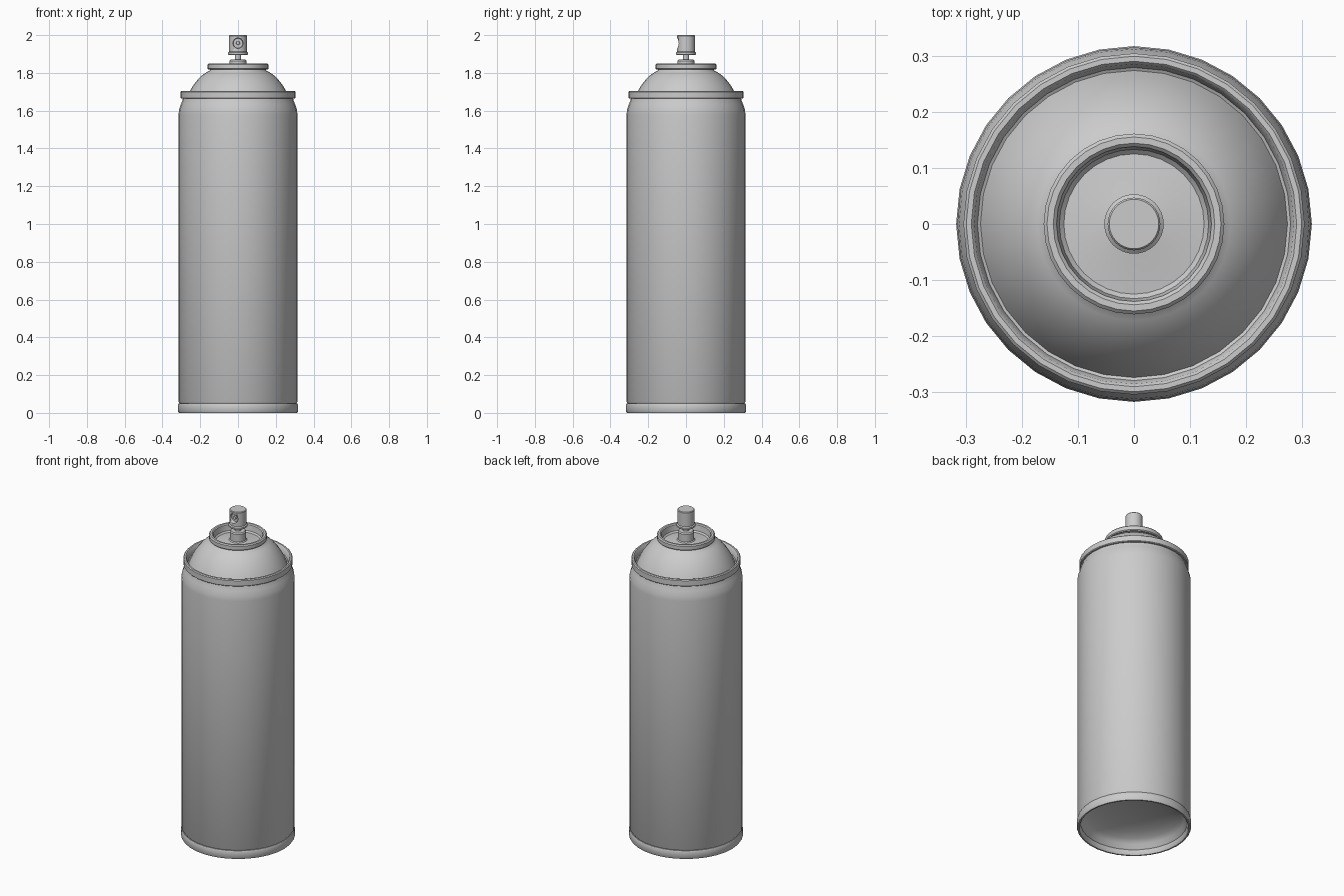
import bpy, bmesh, math
from mathutils import Matrix

cube = bpy.data.objects.get("Cube")
if cube:
    bpy.data.objects.remove(cube, do_unlink=True)

metal = bpy.data.materials.new("plain grey")
metal.use_nodes = True
grey = (0.6, 0.6, 0.6, 1)
metal.diffuse_color = grey
metal.node_tree.nodes["Principled BSDF"].inputs["Base Color"].default_value = grey


def finish(name, bm, angle=35):
    bmesh.ops.recalc_face_normals(bm, faces=bm.faces)
    mesh = bpy.data.meshes.new(name)
    bm.to_mesh(mesh)
    bm.free()
    mesh.materials.append(metal)
    ob = bpy.data.objects.new(name, mesh)
    bpy.context.collection.objects.link(ob)
    bpy.ops.object.select_all(action="DESELECT")
    ob.select_set(True)
    bpy.context.view_layer.objects.active = ob
    bpy.ops.object.shade_smooth_by_angle(angle=math.radians(angle))
    return ob


def lathe(name, profile, sides=32):
    """Spin a closed (radius, height) outline around z."""
    bm = bmesh.new()
    verts = [bm.verts.new((r, 0, z)) for r, z in profile]
    edges = [bm.edges.new(pair) for pair in zip(verts, verts[1:])]
    bmesh.ops.spin(bm, geom=verts + edges, cent=(0, 0, 0), axis=(0, 0, 1),
                   angle=math.tau, steps=sides)
    bmesh.ops.remove_doubles(bm, verts=bm.verts, dist=0.0002)
    bmesh.ops.dissolve_degenerate(bm, edges=bm.edges, dist=0.0002)
    return finish(name, bm)


def arc(r0, z0, r1, z1, steps):
    """Quarter-ellipse from the outer edge (r0, z0) up to (r1, z1)."""
    angles = [math.pi / 2 * i / steps for i in range(steps + 1)]
    return [(r1 + (r0 - r1) * math.cos(a), z0 + (z1 - z0) * math.sin(a)) for a in angles]


# Can wall with rolled-in shoulder
lathe("can_body", [(0.306, 0.045), (0.315, 0.06), (0.315, 1.58), (0.312, 1.605),
                   (0.302, 1.635), (0.294, 1.655), (0.29, 1.675)])

# Bottom rim and inward domed base
base = [(0.306, 0.05), (0.314, 0.05), (0.317, 0.044), (0.317, 0.006),
        (0.313, 0), (0.305, 0), (0.3, 0.006), (0.296, 0.03)]
lathe("bottom_rim_and_base", base + arc(0.29, 0.035, 0, 0.12, 6))

# Rolled seam around the shoulder
lathe("shoulder_rim", [(0.288, 1.664), (0.3, 1.664), (0.304, 1.668), (0.304, 1.7),
                       (0.299, 1.705), (0.29, 1.705), (0.285, 1.7), (0.279, 1.668),
                       (0.272, 1.664)])

# Domed top, curving up into the valve cup
dome = [(0.274, 1.664), (0.266, 1.682), (0.254, 1.706), (0.237, 1.734), (0.217, 1.76),
        (0.195, 1.783), (0.172, 1.8), (0.15, 1.812), (0.146, 1.82)]
lathe("dome", dome)

# Valve cup: curled lip, sunken floor and raised centre
lathe("valve_cup", [(0.144, 1.817), (0.156, 1.817), (0.161, 1.822), (0.161, 1.844),
                    (0.155, 1.85), (0.144, 1.85), (0.138, 1.844), (0.133, 1.81),
                    (0.125, 1.802), (0.09, 1.806), (0.05, 1.812), (0.045, 1.818),
                    (0.045, 1.863), (0.04, 1.87), (0, 1.87)])

# Valve stem
lathe("valve_stem", [(0.016, 1.865), (0.016, 1.9)], 16)

# Spray button with flared foot
button = lathe("spray_button", [(0, 1.895), (0.05, 1.895), (0.053, 1.898), (0.053, 1.907),
                                (0.047, 1.912), (0.047, 1.996), (0.044, 2), (0, 2)])

# Round recess cut into the front of the button
bm = bmesh.new()
bmesh.ops.create_cone(bm, cap_ends=True, segments=24, radius1=0.025, radius2=0.031,
                      depth=0.04,
                      matrix=Matrix.Translation((0, -0.045, 1.957))
                      @ Matrix.Rotation(math.pi / 2, 4, "X"))
cutter = finish("recess_cutter", bm)
cutter.hide_render = True
cut = button.modifiers.new("recess", "BOOLEAN")
cut.operation = "DIFFERENCE"
cut.object = cutter
bpy.context.view_layer.objects.active = button
bpy.ops.object.modifier_apply(modifier=cut.name)
bpy.data.objects.remove(cutter, do_unlink=True)

# Small spray outlet inside the recess
bm = bmesh.new()
bmesh.ops.create_cone(bm, cap_ends=True, segments=16, radius1=0.011, radius2=0.009,
                      depth=0.012,
                      matrix=Matrix.Translation((0, -0.028, 1.957))
                      @ Matrix.Rotation(math.pi / 2, 4, "X"))
finish("spray_outlet", bm)
